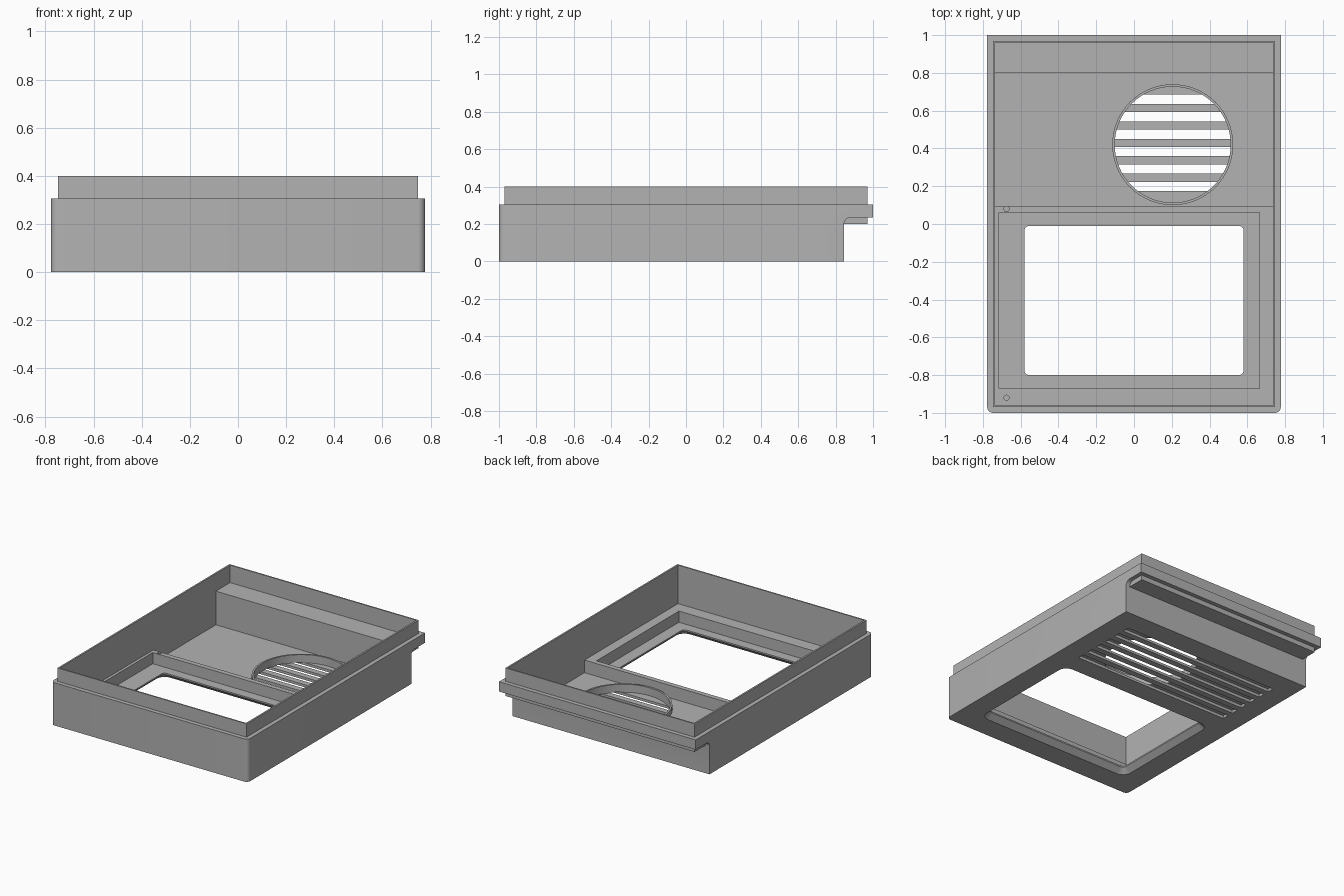
import bpy, bmesh, math

if "Cube" in bpy.data.objects:
    bpy.data.objects.remove(bpy.data.objects["Cube"])

grey = bpy.data.materials.new("plain grey")
grey.diffuse_color = (0.45, 0.45, 0.45, 1)
grey.use_nodes = True
grey.node_tree.nodes["Principled BSDF"].inputs["Base Color"].default_value = grey.diffuse_color


def loft(name, rings):
    """Closed solid through rings of equal point count."""
    bm = bmesh.new()
    loops = [[bm.verts.new(p) for p in r] for r in rings]
    n = len(loops[0])
    for a, b in zip(loops, loops[1:]):
        for i in range(n):
            bm.faces.new((a[i], a[(i + 1) % n], b[(i + 1) % n], b[i]))
    bm.faces.new(loops[0][::-1])
    bm.faces.new(loops[-1])
    bmesh.ops.recalc_face_normals(bm, faces=bm.faces)
    me = bpy.data.meshes.new(name)
    bm.to_mesh(me)
    bm.free()
    ob = bpy.data.objects.new(name, me)
    bpy.context.collection.objects.link(ob)
    me.materials.append(grey)
    return ob


def box(name, x0, x1, y0, y1, z0, z1):
    pts = [(x0, y0), (x1, y0), (x1, y1), (x0, y1)]
    return loft(name, [[(x, y, z) for x, y in pts] for z in (z0, z1)])


def side_prism(name, profile, half):
    return loft(name, [[(x, y, z) for y, z in profile] for x in (-half, half)])


def circle(cx, cy, r, z, n):
    return [(cx + r * math.cos(math.tau * i / n), cy + r * math.sin(math.tau * i / n), z)
            for i in range(n)]


def cylinder(name, cx, cy, r, z0, z1, n):
    return loft(name, [circle(cx, cy, r, z, n) for z in (z0, z1)])


def rounded_rect(x0, x1, y0, y1, r, z, seg=6):
    pts = []
    for cx, cy, a in ((x1 - r, y1 - r, 0), (x0 + r, y1 - r, 90),
                      (x0 + r, y0 + r, 180), (x1 - r, y0 + r, 270)):
        for i in range(seg + 1):
            t = math.radians(a + 90 * i / seg)
            pts.append((cx + r * math.cos(t), cy + r * math.sin(t), z))
    return pts


def boolean(ob, tool, op='DIFFERENCE'):
    m = ob.modifiers.new("bool", 'BOOLEAN')
    m.operation, m.solver, m.object = op, 'EXACT', tool
    bpy.context.view_layer.objects.active = ob
    bpy.ops.object.modifier_apply(modifier=m.name)
    bpy.data.objects.remove(tool)


# Outer shell: side profile with a filleted notch under the back edge
R = 0.035
fillet = [(0.845 + R - R * math.cos(math.radians(t)), 0.2 + R * math.sin(math.radians(t)))
          for t in range(0, 91, 15)]
shell = side_prism("housing", [(-1, 0), (0.845, 0)] + fillet
                   + [(1, 0.235), (1, 0.305), (-1, 0.305)], 0.777)

# Rounded vertical front corners
bm = bmesh.new()
bm.from_mesh(shell.data)
corners = [e for e in bm.edges if all(v.co.y < -0.99 for v in e.verts)
           and abs(e.verts[0].co.x - e.verts[1].co.x) < 0.01]
bmesh.ops.bevel(bm, geom=corners, offset=0.03, segments=6, profile=0.5, affect='EDGES')
bm.to_mesh(shell.data)
bm.free()

# Thin raised lip
boolean(shell, box("lip", -0.747, 0.747, -0.97, 0.97, 0.2, 0.4), 'UNION')

# Interior: screen bezel in front, deep floor, shelf at the back
boolean(shell, side_prism("cavity", [(-0.96, 0.125), (0.095, 0.125), (0.095, 0.035), (0.8, 0.035),
                                     (0.8, 0.275), (0.96, 0.275), (0.96, 0.5), (-0.96, 0.5)], 0.735))
boolean(shell, box("screen_pocket", -0.715, 0.665, -0.87, 0.06, 0.045, 0.2))

# Screen window, flaring outward underneath
boolean(shell, loft("window", [
    rounded_rect(-0.58 - o, 0.58 + o, -0.80 - o, -0.01 + o, 0.025 + o, z)
    for z, o in ((-0.01, 0.05), (0.035, 0), (0.1, 0))]))

# Screw holes in the bezel
for y in (0.08, -0.92):
    boolean(shell, cylinder("screw_hole", -0.675, y, 0.014, 0.06, 0.2, 16))

# Speaker grille: long slots underneath, round opening above
CX, CY = 0.205, 0.42
for i in range(6):
    y = 0.199 + 0.0922 * i
    boolean(shell, box("slot", -0.625, 0.625, y - 0.0245, y + 0.0245, -0.05, 0.02))
boolean(shell, cylinder("speaker_opening", CX, CY, 0.307, 0.018, 0.06, 64))

# Raised speaker ring
ring = cylinder("speaker_ring", CX, CY, 0.32, 0.03, 0.075, 64)
boolean(ring, cylinder("ring_bore", CX, CY, 0.307, 0.0, 0.1, 64))

for ob in (shell, ring):
    bpy.ops.object.select_all(action='DESELECT')
    ob.select_set(True)
    bpy.context.view_layer.objects.active = ob
    bpy.ops.object.shade_smooth_by_angle()
